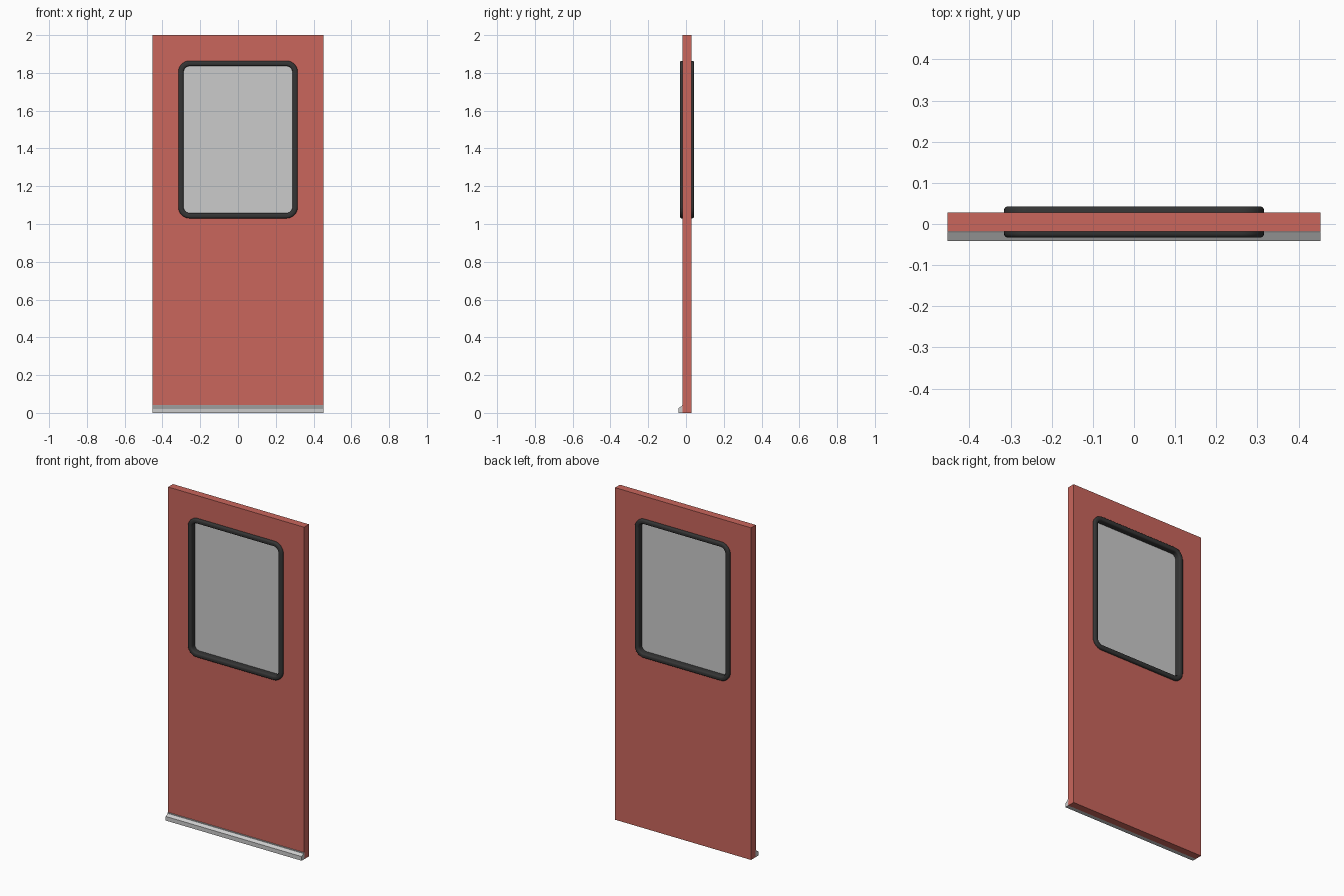
import bpy, bmesh, math

if "Cube" in bpy.data.objects:
    bpy.data.objects.remove(bpy.data.objects["Cube"])

YC = 0.005          # mid-plane of the door leaf
WIN_Z = 1.447       # window centre height
HX, HZ, RAD = 0.316, 0.417, 0.06


def material(name, rgb):
    m = bpy.data.materials.new(name)
    m.diffuse_color = (*rgb, 1)
    m.use_nodes = True
    m.node_tree.nodes["Principled BSDF"].inputs["Base Color"].default_value = m.diffuse_color
    return m


def make_object(name, bm, mat=None):
    bmesh.ops.recalc_face_normals(bm, faces=bm.faces)
    me = bpy.data.meshes.new(name)
    bm.to_mesh(me)
    bm.free()
    ob = bpy.data.objects.new(name, me)
    bpy.context.collection.objects.link(ob)
    if mat:
        me.materials.append(mat)
    return ob


def rounded_rect(inset, n=8):
    """Window outline (x, z) shrunk by inset."""
    r, pts = RAD - inset, []
    for k, (sx, sz) in enumerate([(1, 1), (-1, 1), (-1, -1), (1, -1)]):
        for i in range(n + 1):
            a = math.pi / 2 * (k + i / n)
            pts.append((sx * (HX - RAD) + r * math.cos(a),
                        WIN_Z + sz * (HZ - RAD) + r * math.sin(a)))
    return pts


def ring(bm, pts, y):
    return [bm.verts.new((x, y, z)) for x, z in pts]


def bridge(bm, a, b):
    n = len(a)
    for i in range(n):
        j = (i + 1) % n
        bm.faces.new((a[i], a[j], b[j], b[i]))


def prism(name, pts, y0, y1, mat=None):
    bm = bmesh.new()
    a, b = ring(bm, pts, y0), ring(bm, pts, y1)
    bm.faces.new(a)
    bm.faces.new(b)
    bridge(bm, a, b)
    return make_object(name, bm, mat)


red = material("red_paint", (0.586, 0.133, 0.107))
rubber = material("black_rubber", (0.035, 0.035, 0.035))

# Door leaf with the window opening
bm = bmesh.new()
W = 0.453
outer = [(W, 2), (-W, 2), (-W, 0), (W, 0)]
hole = rounded_rect(0.012)
sides = []
n = len(hole) // 4
for y in (-0.018, 0.028):
    o, h = ring(bm, outer, y), ring(bm, hole, y)
    for k in range(4):
        j = (k + 1) % 4
        for i in range(n - 1):
            bm.faces.new((o[k], h[k * n + i], h[k * n + i + 1]))
        bm.faces.new((o[k], h[k * n + n - 1], h[j * n], o[j]))
    sides.append((o, h))
for a, b in zip(*sides):
    bridge(bm, a, b)
make_object("door_leaf", bm, red)

# Rubber window seal: rounded section swept round the opening
bm = bmesh.new()
hw, hd, r = 0.014, 0.038, 0.010
rings = []
for k, (sx, sy) in enumerate([(1, 1), (-1, 1), (-1, -1), (1, -1)]):
    for i in range(5):
        a = math.pi / 2 * (k + i / 4)
        u = sx * (hw - r) + r * math.cos(a)
        v = sy * (hd - r) + r * math.sin(a)
        rings.append(ring(bm, rounded_rect(hw - u), YC + v))
for i, rg in enumerate(rings):
    bridge(bm, rg, rings[(i + 1) % len(rings)])
seal = make_object("window_seal", bm, rubber)
bpy.context.view_layer.objects.active = seal
seal.select_set(True)
bpy.ops.object.shade_smooth_by_angle(angle=math.radians(40))

# Glass pane
prism("window_glass", rounded_rect(0.018), YC - 0.004, YC + 0.004)

# Weather bar along the bottom of the front face
bm = bmesh.new()
profile = [(-0.016, 0), (-0.041, 0), (-0.041, 0.025), (-0.022, 0.036),
           (-0.022, 0.041), (-0.016, 0.041)]
ends = [[bm.verts.new((x, y, z)) for y, z in profile] for x in (-W, W)]
for e in ends:
    bm.faces.new(e)
bridge(bm, *ends)
make_object("weather_bar", bm)
